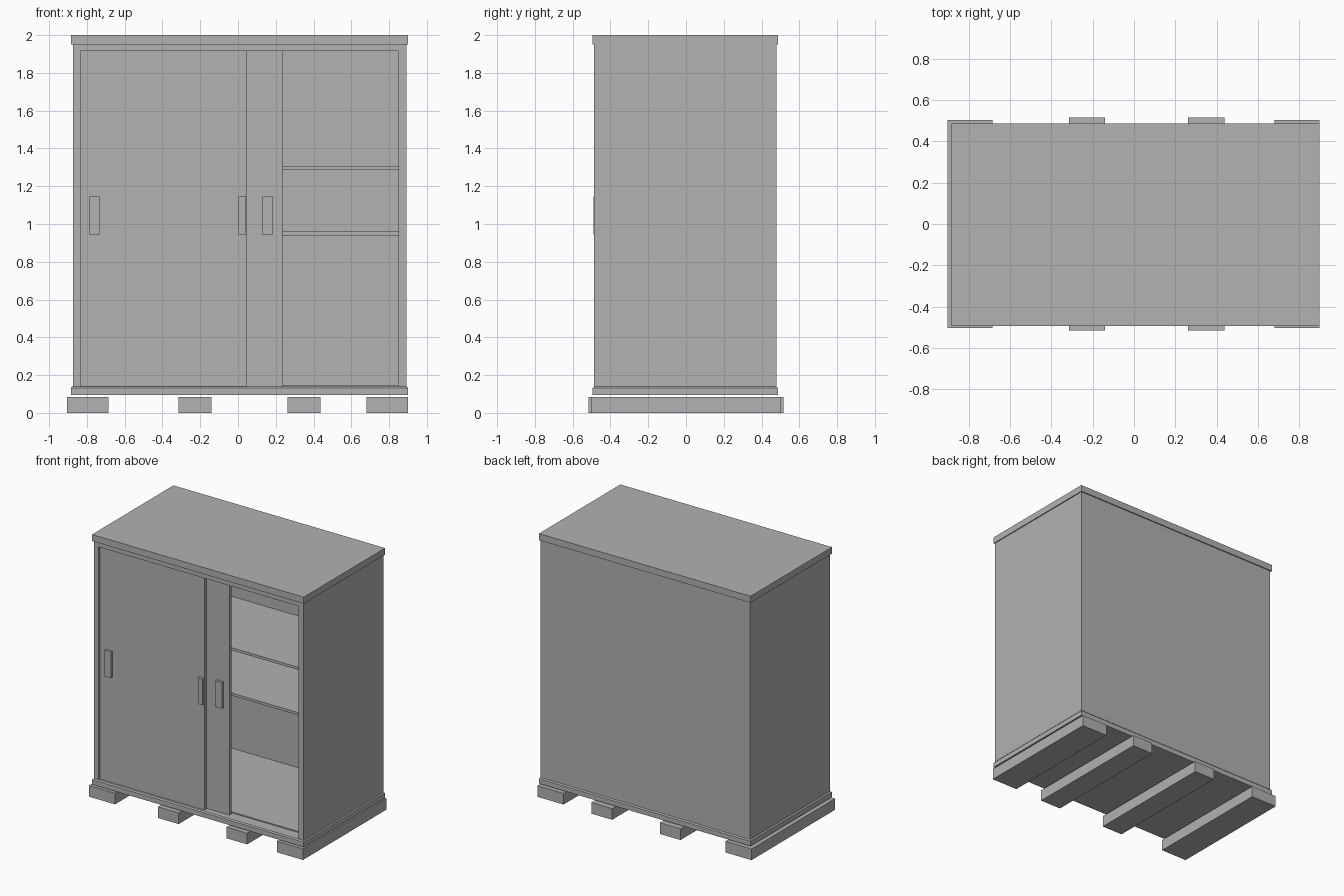
import bpy
import bmesh

cube = bpy.data.objects.get("Cube")
if cube:
    bpy.data.objects.remove(cube, do_unlink=True)

GREY = (0.445, 0.445, 0.445, 1)
steel = bpy.data.materials.new("grey_steel")
steel.use_nodes = True
steel.diffuse_color = GREY
steel.node_tree.nodes["Principled BSDF"].inputs["Base Color"].default_value = GREY


def box(name, x, y, z, flare=0):
    """Box from (min, max) ranges; flare draws the upper rim inwards."""
    bm = bmesh.new()
    bmesh.ops.create_cube(bm, size=1)
    for v in bm.verts:
        up = v.co.z > 0
        sx, sy = (1 if v.co.x > 0 else -1), (1 if v.co.y > 0 else -1)
        inset = flare if up else 0
        v.co = (x[sx > 0] - sx * inset, y[sy > 0] - sy * inset, z[up])
    mesh = bpy.data.meshes.new(name)
    bm.to_mesh(mesh)
    bm.free()
    mesh.materials.append(steel)
    obj = bpy.data.objects.new(name, mesh)
    bpy.context.collection.objects.link(obj)
    return obj


# Main extents of the cabinet
L, R = -0.873, 0.893
F, B = -0.486, 0.478
RIM_X, RIM_Y = (-0.885, 0.9), (-0.494, 0.486)
FLOOR, CEILING = 0.14, 1.915
OPEN_L, OPEN_R = -0.835, 0.85

# Roof, base and floor
box("roof_cap", RIM_X, RIM_Y, (1.95, 2.0))
box("ceiling", (L, R), (F, B), (CEILING, 1.95))
box("base_plinth", RIM_X, RIM_Y, (0.095, 0.132))
box("base_bevel", RIM_X, RIM_Y, (0.132, FLOOR), 0.008)
box("floor_panel", (L + 0.01, R - 0.01), (-0.4, B - 0.01), (0.13, 0.148))

# Walls and front posts
box("left_wall", (R - 0.02, R), (F, B), (FLOOR, CEILING))
box("right_wall", (L, L + 0.02), (F, B), (FLOOR, CEILING))
box("back_wall", (L, R), (B - 0.025, B), (FLOOR, CEILING))
box("left_post", (OPEN_R, R), (F, -0.4), (FLOOR, CEILING))
box("right_post", (L, OPEN_L), (F, -0.4), (FLOOR, CEILING))

# Shelves, set back behind the doors
for name, z in (("upper_shelf", 1.285), ("lower_shelf", 0.94)):
    box(name, (L + 0.01, R - 0.01), (-0.235, B - 0.01), (z, z + 0.02))

# Two sliding doors, the rear one slid partly behind the front one
box("front_door", (OPEN_L, 0.045), (-0.47, -0.445), (FLOOR, CEILING))
box("rear_door", (-0.645, 0.235), (-0.44, -0.415), (FLOOR, CEILING))

# Handles on the doors
for name, x, y in (("front_door_outer_handle", (-0.785, -0.73), -0.47),
                   ("front_door_inner_handle", (0.003, 0.043), -0.47),
                   ("rear_door_handle", (0.13, 0.185), -0.44)):
    box(name, x, (y - 0.019, y + 0.005), (0.945, 1.145))

# Bearer blocks under the base
for name, x, depth in (("outer_right_bearer", (-0.905, -0.685), 0.503),
                       ("inner_right_bearer", (-0.315, -0.14), 0.515),
                       ("inner_left_bearer", (0.262, 0.438), 0.515),
                       ("outer_left_bearer", (0.68, 0.9), 0.503)):
    box(name, x, (-depth, depth), (0, 0.085))
